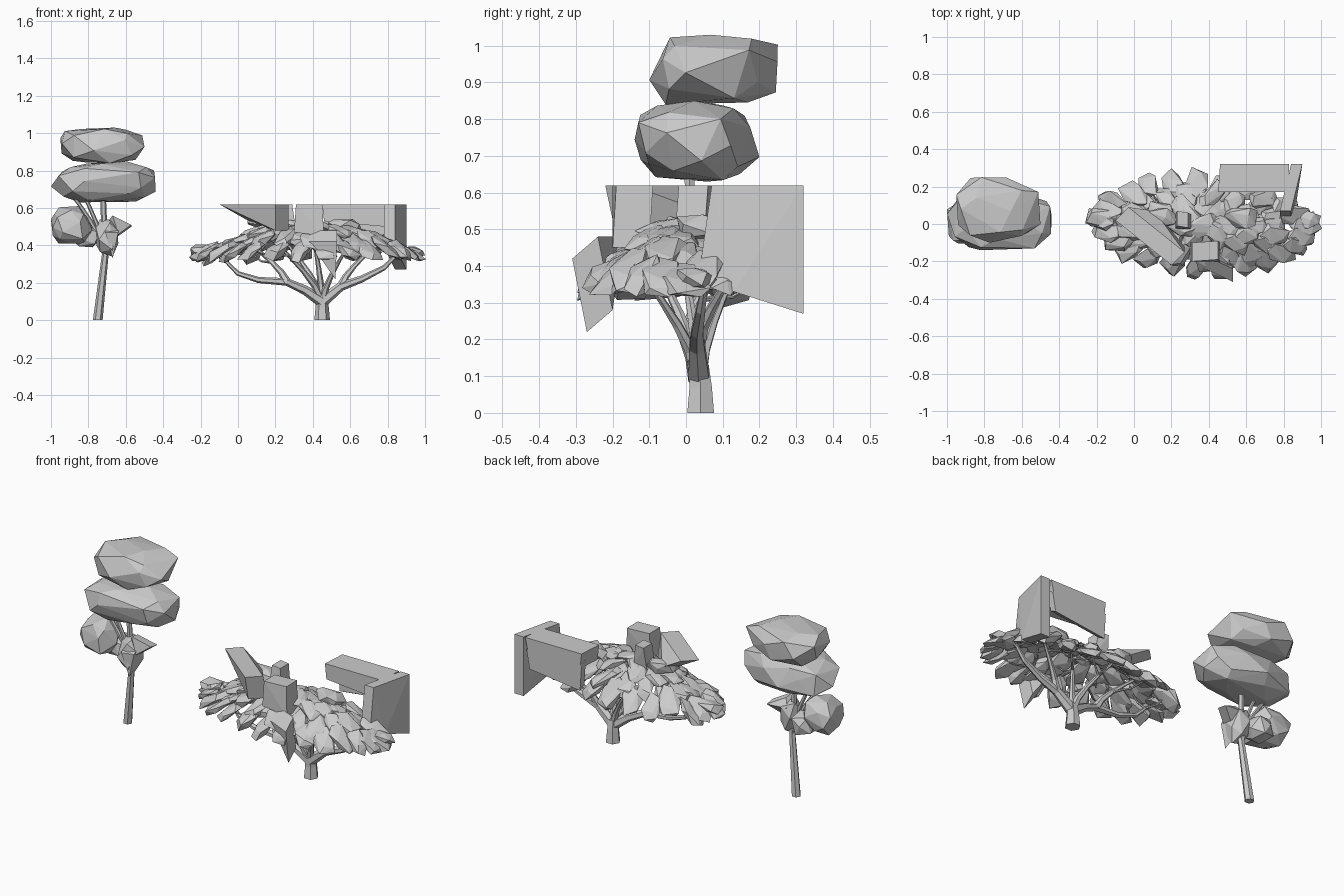
import bpy, bmesh, math, random
from mathutils import Vector, Matrix

if "Cube" in bpy.data.objects:
    bpy.data.objects.remove(bpy.data.objects["Cube"])

random.seed(7)


def finish(name, bm):
    me = bpy.data.meshes.new(name)
    bm.to_mesh(me)
    bm.free()
    ob = bpy.data.objects.new(name, me)
    bpy.context.collection.objects.link(ob)
    return ob


def add_hull(bm, pts):
    """Add the convex hull of pts as a faceted solid."""
    tmp = bmesh.new()
    vs = [tmp.verts.new(p) for p in pts]
    bmesh.ops.convex_hull(tmp, input=vs)
    loose = [v for v in tmp.verts if not v.link_faces]
    bmesh.ops.delete(tmp, geom=loose, context='VERTS')
    bmesh.ops.recalc_face_normals(tmp, faces=tmp.faces)
    me = bpy.data.meshes.new("tmp")
    tmp.to_mesh(me)
    tmp.free()
    bm.from_mesh(me)
    bpy.data.meshes.remove(me)


def rock_points(centre, size, n, jitter=0.2):
    """Jittered, slightly boxy spiral sphere fitted to a box of half-size `size`."""
    pts = []
    for i in range(n):
        z = 1 - 2 * (i + 0.5) / n
        a = i * 2.4 + random.uniform(-jitter, jitter)
        r = math.sqrt(1 - z * z)
        p = (r * math.cos(a), r * math.sin(a), z)
        pts.append(Vector([math.copysign(abs(c) ** 0.75, c) for c in p]) * random.uniform(1 - jitter, 1))
    for k in range(3):
        a, b = min(p[k] for p in pts), max(p[k] for p in pts)
        for p in pts:
            p[k] = centre[k] + (2 * (p[k] - a) / (b - a) - 1) * size[k]
    return pts


def rock(name, centre, size, n):
    bm = bmesh.new()
    add_hull(bm, rock_points(centre, size, n))
    finish(name, bm)


def sheet(name, top, bottom, shift):
    """Angular slab: a polygon of top and bottom points, thickened along shift."""
    bm = bmesh.new()
    pts = [Vector(p) for p in top + bottom]
    add_hull(bm, pts + [p + Vector(shift) for p in pts])
    finish(name, bm)


def add_tube(bm, path, r0, r1, sides=6):
    """Tube along a path, tapering from r0 to r1."""
    pts = [Vector(p) for p in path]
    rings, last = [], len(pts) - 1
    for i, p in enumerate(pts):
        d = (pts[min(i + 1, last)] - pts[max(i - 1, 0)]).normalized()
        if i == 0 and p.z == 0:
            d = Vector((0, 0, 1))
        ref = Vector((0, 1, 0)) if abs(d.y) < 0.9 else Vector((1, 0, 0))
        u = d.cross(ref).normalized()
        w = d.cross(u)
        r = r0 + (r1 - r0) * (i / last) ** 0.7
        rings.append([bm.verts.new(p + r * (u * math.cos(t) + w * math.sin(t)))
                      for t in [2 * math.pi * k / sides for k in range(sides)]])
    for a, b in zip(rings, rings[1:]):
        for k in range(sides):
            j = (k + 1) % sides
            bm.faces.new((a[k], a[j], b[j], b[k]))
    bm.faces.new(rings[0])
    bm.faces.new(rings[-1])
    bmesh.ops.recalc_face_normals(bm, faces=bm.faces)


def tubes(name, paths, r0, r1):
    bm = bmesh.new()
    for p in paths:
        add_tube(bm, p, r0, r1)
    finish(name, bm)


def rising(start, end, steps=4):
    """Limb that leaves its fork steeply and then spreads outward."""
    a, b = Vector(start), Vector(end)
    path = []
    for i in range(steps + 1):
        t = i / steps
        p = a.lerp(b, t)
        s = t ** 1.4
        p.x, p.y = a.x + (b.x - a.x) * s, a.y + (b.y - a.y) * s
        path.append(p)
    return path


# --- Tall tree: trunk and stems ---
fork = (-.71, .02, .35)
tubes("tall_trunk", [[(-.75, .04, 0), fork, (-.73, 0, .9)]], .026, .013)
tubes("tall_stems", [rising(fork, (x, 0, z)) for x, z in ((-.91, .7), (-.84, .7), (-.62, .52))], .016, .009)
# --- Tall tree: foliage ---
rock("tall_crown_top", (-.725, .075, .935), (.225, .175, .095), 26)
rock("tall_crown_middle", (-.72, .03, .74), (.28, .17, .11), 32)
rock("tall_side_clump", (-.89, .0, .51), (.11, .105, .10), 24)
rock("tall_side_clump_small", (-.81, .05, .45), (.07, .07, .06), 14)
rock("tall_low_leaf", (-.70, 0, .44), (.06, .07, .10), 14)
sheet("tall_leaf_flap", [(-.67, -.04, .56), (-.57, 0, .51)], [(-.64, -.04, .46), (-.70, 0, .52)], (0, .06, -.01))
sheet("tall_leaf_spike", [(-.71, -.08, .47), (-.64, -.06, .47)], [(-.67, -.06, .33)], (0, .06, .03))

# --- Wide tree: trunk and limbs ---
foot = (.45, .035, .1)
left = [foot, (.36, .02, .16), (.26, 0, .205), (.11, 0, .215), (0, .01, .25), (-.06, .02, .31), (-.13, .02, .36)]
right = [foot, (.55, .03, .18), (.66, .03, .22), (.78, .04, .28), (.84, .05, .34), (.92, .05, .36)]
inner = [rising(foot, e) for e in ((.18, -.1, .43), (.58, -.12, .38), (.27, .14, .40), (.4, -.02, .46))]
inner += [rising(right[1], (.74, .14, .4)), rising(left[2], (.06, .1, .41))]
tubes("wide_trunk", [[(.45, .04, 0), (.45, .04, .07), (.45, .035, .13)]], .042, .031)
tubes("wide_main_limbs", [left, right], .033, .006)
tubes("wide_inner_limbs", inner, .024, .007)

# --- Wide tree: overlapping leaf plates on a shallow dome, with twigs ---
nodes = [Vector(p) for limb in [left, right] + inner for p in limb[2:]]
leaves, twigs = bmesh.new(), []
for ring, count in ((0, 1), (.25, 6), (.5, 13), (.75, 19), (1, 25)):
    for i in range(count):
        a = 2 * math.pi * i / count
        r = ring * random.uniform(.92, 1.02)
        x, y = .54 * r * math.cos(a), .225 * r * math.sin(a)
        c = Vector((.37 + x - .3 * y, y - .01, .37 + .125 * (1 - r ** 1.7) + random.uniform(-.015, .02)))
        yaw = math.atan2(y * 1.5, x) + random.uniform(-.35, .35)
        steep = .12 + .38 * r + .2 * abs(math.sin(a)) * r
        m = (Matrix.Translation(c) @ Matrix.Rotation(yaw, 4, 'Z')
             @ Matrix.Rotation(steep, 4, 'Y') @ Matrix.Rotation(random.uniform(-.2, .2), 4, 'X'))
        size = (random.uniform(.075, .1), random.uniform(.045, .062), random.uniform(.02, .03))
        add_hull(leaves, [m @ p for p in rock_points((0, 0, 0), size, 13, .3)])
        if i % 2 == 0:
            n = min(nodes, key=lambda q: (q - c).length + (1 if q.z > c.z else 0))
            twigs.append([n, n.lerp(c, .55) - Vector((0, 0, .02)), c])
# tips and crest of the canopy
for x, z in ((-.165, .37), (.14, .53), (.57, .505), (.91, .36)):
    add_hull(leaves, rock_points((x, .03, z), (.09, .055, .035), 13, .3))
finish("wide_leaf_plates", leaves)
tubes("wide_twigs", twigs, .007, .004)

# --- Wide tree: large angular sheets poking out of the canopy ---
TOP = .62
sheet("sheet_back", [(.46, .32, TOP), (.83, .32, TOP)], [(.47, .32, .53), (.80, .32, .5)], (-.01, -.15, 0))
sheet("sheet_back_drop", [(.46, .32, .55), (.82, .32, .55)], [(.47, .32, .40), (.80, .32, .44)], (0, -.04, .02))
sheet("sheet_right", [(.90, .32, TOP), (.84, .07, TOP)], [(.90, .32, .27), (.87, .13, .33), (.84, .04, .41)],
      (-.06, 0, 0))
sheet("sheet_left", [(-.10, .02, TOP), (.20, -.22, TOP)], [(.04, 0, .54), (.20, -.19, .48)], (.07, .07, 0))
sheet("sheet_front_block", [(.31, -.20, TOP), (.45, -.19, TOP)], [(.30, -.2, .47), (.46, -.2, .45)], (0, .1, 0))
sheet("sheet_front_spike", [(.53, -.31, .42), (.38, -.24, .42)], [(.52, -.27, .22)], (0, .07, .06))
sheet("sheet_centre_fin", [(.23, -.01, TOP), (.29, -.02, TOP)], [(.22, -.03, .48), (.31, -.03, .48)], (0, .08, 0))
